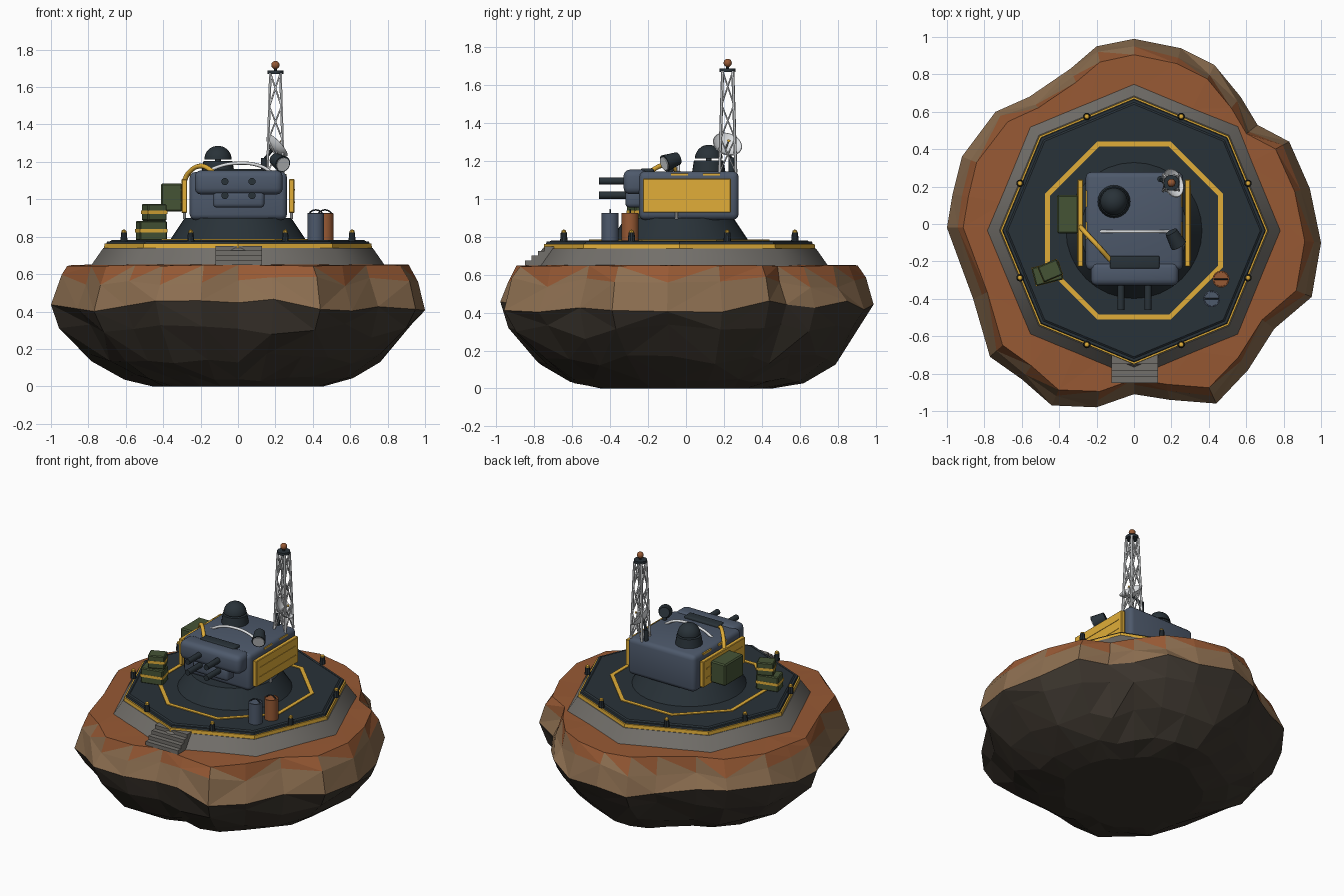
import bpy, bmesh, math, random
from math import sin, cos, pi, radians
from mathutils import Vector, Matrix

random.seed(11)
if "Cube" in bpy.data.objects:
    bpy.data.objects.remove(bpy.data.objects["Cube"])


def material(name, r, g, b):
    m = bpy.data.materials.new(name)
    m.use_nodes = True
    m.diffuse_color = (r, g, b, 1)
    m.node_tree.nodes["Principled BSDF"].inputs["Base Color"].default_value = (r, g, b, 1)
    return m


TERRACOTTA = material("terracotta", .31, .1, .034)
TAN = material("tan rock", .26, .155, .08)
DARK_ROCK = material("dark rock", .045, .036, .027)
CONCRETE = material("concrete grey", .17, .16, .145)
DECK = material("charcoal", .022, .032, .04)
YELLOW = material("safety yellow", .75, .42, .04)
SLATE = material("slate blue", .075, .1, .147)
OLIVE = material("olive green", .06, .088, .036)
LIGHT = material("pale metal", .75, .77, .79)
CY = -.035  # the platform sits slightly forward


def finish(name, bm, mat, smooth=0):
    """Link a mesh; smooth is the sharp-edge angle in degrees, 0 for flat."""
    bmesh.ops.recalc_face_normals(bm, faces=bm.faces)
    me = bpy.data.meshes.new(name)
    bm.to_mesh(me)
    bm.free()
    me.materials.append(mat)
    ob = bpy.data.objects.new(name, me)
    bpy.context.collection.objects.link(ob)
    if smooth:
        bpy.ops.object.select_all(action='DESELECT')
        ob.select_set(True)
        bpy.context.view_layer.objects.active = ob
        bpy.ops.object.shade_smooth_by_angle(angle=radians(smooth))
    return ob


def box(name, centre, size, mat, bevel=0, turn=0, segments=3):
    bm = bmesh.new()
    bmesh.ops.create_cube(bm, size=1)
    bmesh.ops.scale(bm, vec=size, verts=bm.verts)
    if bevel:
        bmesh.ops.bevel(bm, geom=bm.edges[:], offset=bevel, segments=segments,
                        profile=.5, affect='EDGES')
    bm.transform(Matrix.Translation(centre) @ Matrix.Rotation(turn, 4, 'Z'))
    return finish(name, bm, mat, 35 if bevel else 0)


def rod(name, a, b, r1, mat, r2=None, sides=16, smooth=35):
    """Cylinder or cone between two points."""
    a, b = Vector(a), Vector(b)
    bm = bmesh.new()
    bmesh.ops.create_cone(bm, cap_ends=True, segments=sides, radius1=r1,
                          radius2=r1 if r2 is None else r2, depth=(b - a).length)
    quat = Vector((0, 0, 1)).rotation_difference(b - a)
    bm.transform(Matrix.Translation((a + b) / 2) @ quat.to_matrix().to_4x4())
    return finish(name, bm, mat, smooth)


def lathe(name, profile, mat, origin=(0, 0, 0), axis=(0, 0, 1), sides=24, smooth=35):
    """Spin a (radius, height) profile around an axis."""
    bm = bmesh.new()
    verts = [bm.verts.new((r, 0, z)) for r, z in profile]
    edges = [bm.edges.new(p) for p in zip(verts, verts[1:])]
    bmesh.ops.spin(bm, geom=verts + edges, cent=(0, 0, 0), axis=(0, 0, 1),
                   angle=2 * pi, steps=sides)
    bmesh.ops.remove_doubles(bm, verts=bm.verts, dist=1e-4)
    quat = Vector((0, 0, 1)).rotation_difference(Vector(axis))
    bm.transform(Matrix.Translation(origin) @ quat.to_matrix().to_4x4())
    return finish(name, bm, mat, smooth)


def tube(name, points, radius, mat):
    cu = bpy.data.curves.new(name, 'CURVE')
    cu.dimensions = '3D'
    cu.bevel_depth, cu.bevel_resolution, cu.resolution_u = radius, 2, 8
    cu.use_fill_caps = True
    sp = cu.splines.new('BEZIER')
    sp.bezier_points.add(len(points) - 1)
    for p, co in zip(sp.bezier_points, points):
        p.co = co
        p.handle_left_type = p.handle_right_type = 'AUTO'
    cu.materials.append(mat)
    bpy.context.collection.objects.link(bpy.data.objects.new(name, cu))


# Floating rock: stacked irregular rings, coloured by height
outline = [(1, -.1), (.94, .19), (.83, .44), (.66, .53), (.57, .68), (.43, .85), (.25, .94),
           (0, .99), (-.2, .95), (-.34, .83), (-.56, .68), (-.74, .6), (-.92, .36), (-.97, .16),
           (-1, -.02), (-.86, -.4), (-.77, -.71), (-.6, -.83), (-.44, -.97), (-.2, -.98),
           (0, -.91), (.19, -.94), (.44, -.96), (.61, -.78), (.75, -.56), (.95, -.39)]
levels = [(0, .46, 0), (.045, .63, .02), (.15, .81, .03), (.3, .96, .04), (.43, 1, .04),
          (.565, .97, .035), (.647, .915, .004), (.652, .72, 0)]
bm = bmesh.new()
rings = []
for z, f, jitter in levels:
    ring = []
    for p in outline:
        p = Vector(p)
        r = p.length if f > .9 else p.length * .8 + .195
        if f < 1:
            r -= random.uniform(0, jitter)
        p = p.normalized() * r * f
        ring.append(bm.verts.new((p.x, p.y, z + random.uniform(-jitter, jitter))))
    rings.append(ring)
for low, high in zip(rings, rings[1:]):
    for i in range(len(low)):
        j = (i + 1) % len(low)
        a, b, c, d = low[i], low[j], high[j], high[i]
        for tri in ([(a, b, c), (a, c, d)] if random.random() < .5 else [(a, b, d), (b, c, d)]):
            bm.faces.new(tri)
bm.faces.new(rings[0])
bm.faces.new(rings[-1])
for face in bm.faces:
    z = face.calc_center_median().z
    face.material_index = 0 if z > .594 else 1 if z > .425 else 2
rock = finish("floating_rock", bm, TERRACOTTA)
rock.data.materials.append(TAN)
rock.data.materials.append(DARK_ROCK)

# Octagonal platform
for name, z0, z1, r0, r1, mat, smooth in (
        ("platform_base", .64, .74, .79, .72, CONCRETE, 50),
        ("platform_yellow_edge", .74, .763, .716, .714, YELLOW, 0),
        ("platform_deck", .763, .775, .704, .70, DECK, 0),
        ("platform_deck_top", .775, .782, .685, .675, DECK, 0)):
    rod(name, (0, CY, z0), (0, CY, z1), r0, mat, r1, 8, smooth)

# Painted octagonal line on the deck
stripe = lathe("deck_line", [(.487, .782), (.515, .782), (.515, .787), (.487, .787), (.487, .782)],
               YELLOW, sides=8, smooth=0)
stripe.data.transform(Matrix.Translation((0, CY, 0)) @ Matrix.Rotation(pi / 8, 4, 'Z'))

# Front steps
for i in range(4):
    y0 = -.85 + i * .034
    box("front_step", (.004, (y0 - .68) / 2, .662 + i * .025), (.25, -.68 - y0, .027), CONCRETE)

# Edge lamps
for i in range(8):
    a = pi / 8 + i * pi / 4
    x, y = .66 * cos(a), CY + .66 * sin(a)
    rod("edge_lamp_post", (x, y, .775), (x, y, .822), .02, DECK, .016, 10)
    lathe("edge_lamp_bulb", [(.014, 0), (.012, .011), (0, .018)], YELLOW, (x, y, .822), sides=10)

# Turret pedestal and body
rod("turret_pedestal", (0, CY, .78), (0, CY, .9), .365, DECK, .285, 32)
box("turret_body", (.002, .015, 1.018), (.52, .525, .256), SLATE, .03)
box("turret_brow", (.004, -.265, 1.09), (.47, .13, .13), SLATE, .035)
box("gun_mantlet", (.004, -.275, 1.0), (.275, .09, .09), SLATE, .022)
box("roof_hatch", (.004, -.205, 1.147), (.265, .07, .03), DECK, .01)
for x in (-.07, .075):
    for z in (1.095, 1.02):
        rod("gun_barrel", (x, -.46, z), (x, -.28, z), .019, DECK)

# Side armour panels
for s in (-1, 1):
    box("side_panel", (s * .287, .005, 1.018), (.03, .465, .18), YELLOW, .004, segments=1)
    for z in (.985, 1.05):
        box("panel_rib", (s * .302, .005, z), (.006, .4, .008), YELLOW)
    for y in (-.035, .135):
        box("panel_clip", (s * .252, y, 1.128), (.016, .09, .013), YELLOW)
    rod("panel_pin", (s * .287, -.05, .895), (s * .287, -.05, .935), .008, LIGHT, sides=8)

# Roof dome, raised a little above its collar on a pin
lathe("dome_collar", [(0, 0), (.088, 0), (.078, .062), (0, .062)], DECK, (-.107, .12, 1.142))
rod("dome_pin", (-.107, .12, 1.2), (-.107, .12, 1.22), .015, DECK)
lathe("roof_dome", [(0, 0)] + [(.073 * cos(t * pi / 16), .073 * sin(t * pi / 16))
                               for t in range(9)], DECK, (-.107, .12, 1.213))

# Roof handrail and hose
tube("roof_rail", [(-.177, -.04, 1.14), (-.11, -.04, 1.173), (0, -.04, 1.193),
                   (.12, -.04, 1.178), (.187, -.04, 1.14)], .009, LIGHT)
tube("yellow_hose", [(-.29, -.01, 1.09), (-.265, -.04, 1.14), (-.2, -.11, 1.178),
                     (-.12, -.2, 1.14)], .013, YELLOW)

# Searchlight
lamp, aim = Vector((.22, -.08, 1.2)), Vector((.45, -.8, -.3)).normalized()
rod("searchlight_post", (.22, -.08, 1.14), lamp, .014, DECK)
rod("searchlight", lamp - aim * .045, lamp + aim * .04, .034, DECK, .045, 20)
rod("searchlight_lens", lamp + aim * .04, lamp + aim * .045, .037, LIGHT, sides=20)

# Lattice mast
MX, MY, Z0, Z1 = .2, .22, 1.14, 1.675
def mast_point(k, t):
    w = .043 - .016 * t
    a = pi / 4 + k * pi / 2
    return (MX + w * math.copysign(1, cos(a)), MY + w * math.copysign(1, sin(a)), Z0 + (Z1 - Z0) * t)

for k in range(4):
    rod("mast_leg", mast_point(k, 0), mast_point(k, 1), .008, LIGHT, sides=6)
    for i in range(3):
        rod("mast_brace", mast_point(k, i / 3), mast_point(k + 1, (i + 1) / 3), .0045, LIGHT, sides=5)
        rod("mast_brace", mast_point(k + 1, i / 3), mast_point(k, (i + 1) / 3), .0045, LIGHT, sides=5)
rod("mast_cap", (MX, MY, 1.67), (MX, MY, 1.688), .042, DECK)
rod("mast_pin", (MX, MY, 1.685), (MX, MY, 1.71), .008, DECK, sides=8)
lathe("mast_beacon", [(.022 * sin(t * pi / 8), -.022 * cos(t * pi / 8)) for t in range(9)],
      TERRACOTTA, (MX, MY, 1.718), sides=16)

# Dish aerial
dish = Vector((.18, .208, 1.262))
facing = Vector((.7, .25, .64)).normalized()
lathe("dish", [(0, 0), (.03, .005), (.06, .02), (.08, .042), (.076, .044), (.05, .024), (0, .01)],
      LIGHT, dish, facing)
rod("dish_feed", dish, dish + facing * .07, .005, LIGHT, sides=8)
lathe("dish_feed_tip", [(0, .065), (.01, .07), (0, .08)], YELLOW, dish, facing, 8)
rod("dish_mount", (.14, .24, 1.14), (.14, .24, 1.22), .016, DECK)
rod("dish_arm", (.14, .24, 1.21), dish, .009, DECK, sides=8)

# Supply crates with straps
box("turret_crate", (-.355, .053, 1.01), (.115, .205, .15), OLIVE, .008, segments=1)
for name, c, size, turn in (("lower_crate", (-.463, -.265, .832), (.15, .10, .104), .25),
                            ("upper_crate", (-.448, -.25, .93), (.11, .09, .09), .4)):
    box(name, c, size, OLIVE, .006, turn, 1)
    box(name + "_strap", c, (size[0] + .003, size[1] + .003, .018), YELLOW, 0, turn)

# Fuel drums with wire handles
for name, x, y, mat in (("blue_drum", .416, -.4, SLATE), ("rust_drum", .465, -.295, TERRACOTTA)):
    profile = [(0, 0), (.045, 0), (.045, .145), (.039, .147), (.038, .142), (0, .142)]
    lathe(name, profile, mat, (x, y, .78))
    tube(name + "_handle", [(x - .04, y, .918), (x - .022, y, .937), (x, y, .943),
                            (x + .022, y, .937), (x + .04, y, .918)], .004, DECK)
